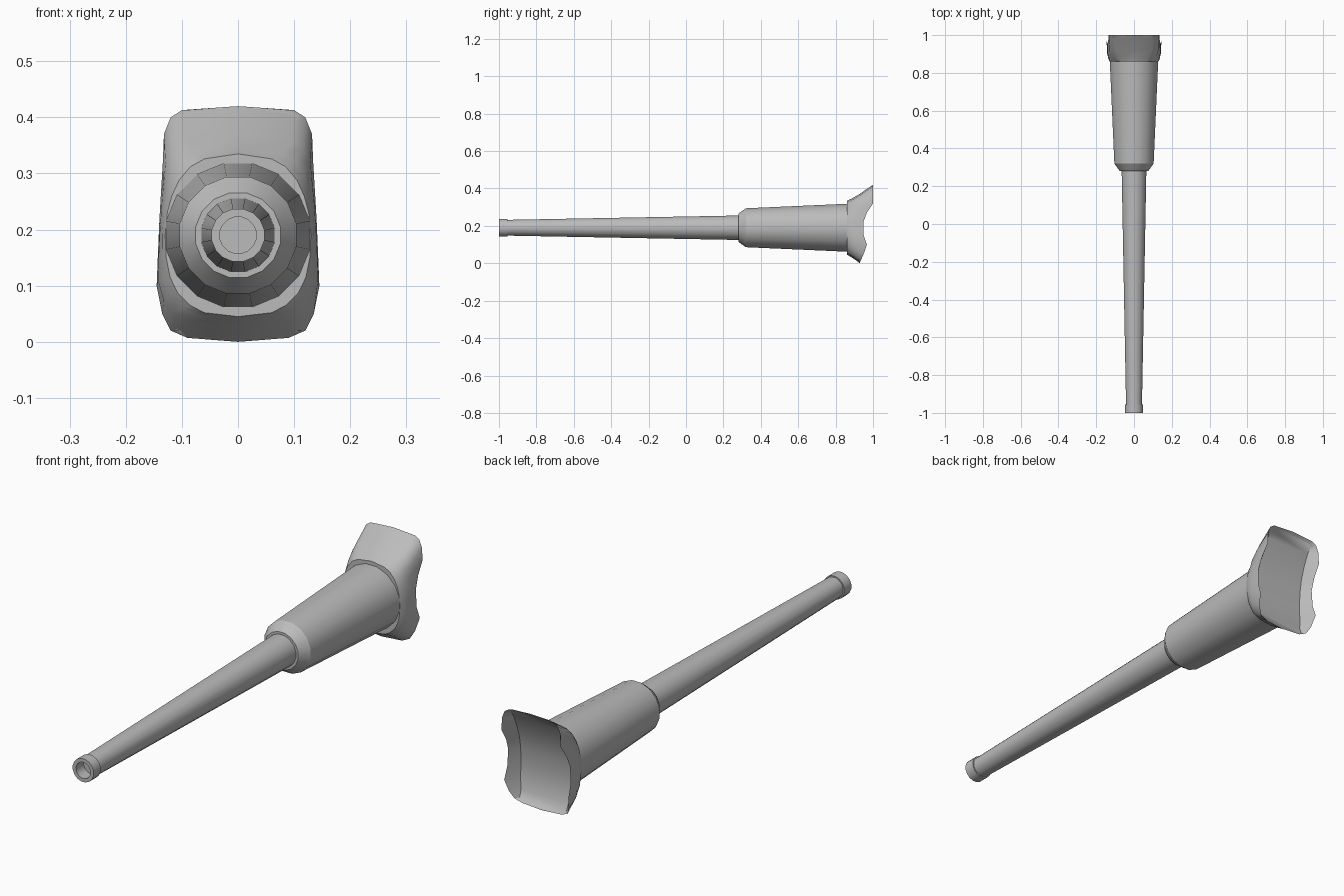
import bpy, bmesh, math

if "Cube" in bpy.data.objects:
    bpy.data.objects.remove(bpy.data.objects["Cube"])

AXIS_Z = 0.19
grey = bpy.data.materials.new("plain grey")
grey.diffuse_color = (0.5, 0.5, 0.5, 1)
grey.use_nodes = True
grey.node_tree.nodes["Principled BSDF"].inputs["Base Color"].default_value = grey.diffuse_color


def finish(name, bm, angle):
    bmesh.ops.remove_doubles(bm, verts=bm.verts, dist=1e-5)
    bmesh.ops.recalc_face_normals(bm, faces=bm.faces)
    me = bpy.data.meshes.new(name)
    bm.to_mesh(me)
    bm.free()
    me.materials.append(grey)
    ob = bpy.data.objects.new(name, me)
    bpy.context.collection.objects.link(ob)
    bpy.ops.object.select_all(action='DESELECT')
    ob.select_set(True)
    bpy.context.view_layer.objects.active = ob
    bpy.ops.object.shade_smooth_by_angle(angle=math.radians(angle))
    return ob


def bridge(bm, a, b):
    n = len(a)
    for i in range(n):
        j = (i + 1) % n
        bm.faces.new((a[i], a[j], b[j], b[i]))


def lathe(name, profile, sides=16):
    """Turn (y, radius) pairs around the barrel axis and cap both ends."""
    bm = bmesh.new()
    rings = []
    for y, r in profile:
        ring = []
        for k in range(sides):
            t = 2 * math.pi * (k + 0.5) / sides
            ring.append(bm.verts.new((r * math.cos(t), y, AXIS_Z + r * math.sin(t))))
        rings.append(ring)
    for a, b in zip(rings, rings[1:]):
        bridge(bm, a, b)
    bm.faces.new(rings[0])
    bm.faces.new(rings[-1])
    return finish(name, bm, 30)


# Barrel with a raised muzzle ring and a shallow bore
lathe("barrel", [(-0.95, 0.033), (-1.0, 0.033), (-1.0, 0.048), (-0.955, 0.048),
                 (-0.955, 0.043), (0.30, 0.067)])

# Thick tapered sleeve with a chamfered front
lathe("sleeve", [(0.28, 0.077), (0.32, 0.106), (0.87, 0.131)])

# Mantlet: right half of each outline, from top centre to bottom centre
front = [(0, .335), (.06, .326), (.085, .312), (.105, .288), (.118, .26), (.126, .23),
         (.13, .19), (.128, .15), (.121, .115), (.108, .088), (.085, .065), (.06, .052), (0, .045)]
# Rear rim as (x, y, z), then the depth of the hollow at the same heights
rear = [(0, 1.0, .42), (.10, 1.0, .413), (.12, 1.0, .40), (.132, 1.0, .37), (.134, 1.0, .32),
        (.137, .967, .27), (.14, .948, .22), (.143, .95, .15), (.145, .967, .10),
        (.135, .95, .05), (.12, .937, .02), (.09, .931, .007), (0, .93, 0)]
floor_y = [1.0, .994, .985, .965, .94, .92, .908, .90, .902, .912, .924, .929, .93]

bm = bmesh.new()


def ring(half):
    """Mirror a half outline into a closed loop of vertices."""
    pts = half + [(-x, y, z) for x, y, z in half[-2:0:-1]]
    return [bm.verts.new(p) for p in pts]


def blend(fx, fy, fz):
    return [(f[0] + (r[0] - f[0]) * fx, .86 + (r[1] - .86) * fy, f[1] + (r[2] - f[1]) * fz)
            for f, r in zip(front, rear)]


loops = [ring(blend(0, 0, 0)), ring(blend(.5, .15, .1)), ring(blend(.9, .45, .38)), ring(rear)]
hollow = [(max(x - (.028 if 2 < i < 10 else .014), 0), floor_y[i], z)
          for i, (x, y, z) in enumerate(rear)]
loops.append(ring(hollow))
for a, b in zip(loops, loops[1:]):
    bridge(bm, a, b)
bm.faces.new(loops[0])

# Curved floor of the hollow, in strips from side to side
inner = loops[-1]
n = len(inner)
bm.faces.new((inner[0], inner[1], inner[n - 1]))
for i in range(1, 11):
    bm.faces.new((inner[i], inner[i + 1], inner[n - i - 1], inner[n - i]))
bm.faces.new((inner[11], inner[12], inner[13]))
finish("mantlet", bm, 40)
